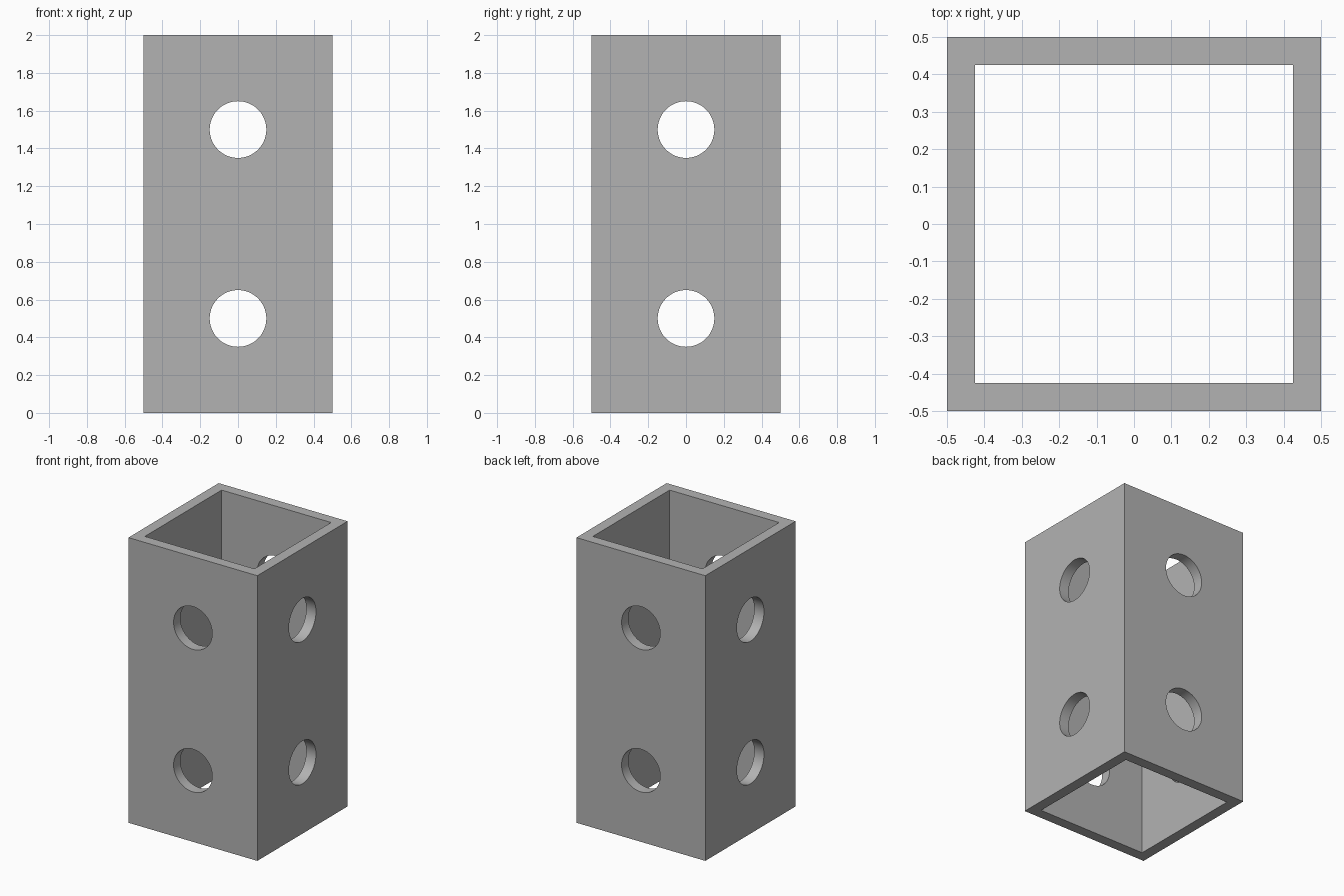
import bpy
from math import pi

cube = bpy.data.objects.get("Cube")
if cube:
    bpy.data.objects.remove(cube, do_unlink=True)

WIDTH, HEIGHT, WALL = 1.0, 2.0, 0.075
HOLE_RADIUS = 0.15

# Plain grey metal
grey = bpy.data.materials.new("grey metal")
grey.use_nodes = True
colour = (0.45, 0.45, 0.45, 1)
grey.diffuse_color = colour
grey.node_tree.nodes["Principled BSDF"].inputs["Base Color"].default_value = colour


def box(name, width, height):
    bpy.ops.mesh.primitive_cube_add(size=1, location=(0, 0, HEIGHT / 2))
    obj = bpy.context.object
    obj.name = name
    obj.scale = (width, width, height)
    bpy.ops.object.transform_apply(location=True, rotation=False, scale=True)
    obj.data.materials.append(grey)
    return obj


def cut(target, cutter):
    """Subtract the cutter from the target, then discard the cutter."""
    cutter.hide_render = True
    bpy.context.view_layer.objects.active = target
    mod = target.modifiers.new("cut", 'BOOLEAN')
    mod.operation = 'DIFFERENCE'
    mod.solver = 'EXACT'
    mod.object = cutter
    bpy.ops.object.modifier_apply(modifier=mod.name)
    bpy.data.objects.remove(cutter, do_unlink=True)


# Square tube, open at both ends
tube = box("square_tube", WIDTH, HEIGHT)
cut(tube, box("bore_cutter", WIDTH - 2 * WALL, HEIGHT * 1.2))

# Round holes through both pairs of walls
for z in (0.5, 1.5):
    for rotation in ((pi / 2, 0, 0), (0, pi / 2, 0)):
        bpy.ops.mesh.primitive_cylinder_add(
            vertices=64, radius=HOLE_RADIUS, depth=WIDTH * 1.4,
            location=(0, 0, z), rotation=rotation)
        drill = bpy.context.object
        drill.name = "hole_cutter"
        drill.data.materials.append(grey)
        cut(tube, drill)

# Smooth hole walls, crisp edges
bpy.ops.object.select_all(action='DESELECT')
tube.select_set(True)
bpy.context.view_layer.objects.active = tube
bpy.ops.object.shade_smooth_by_angle(angle=pi / 6)
